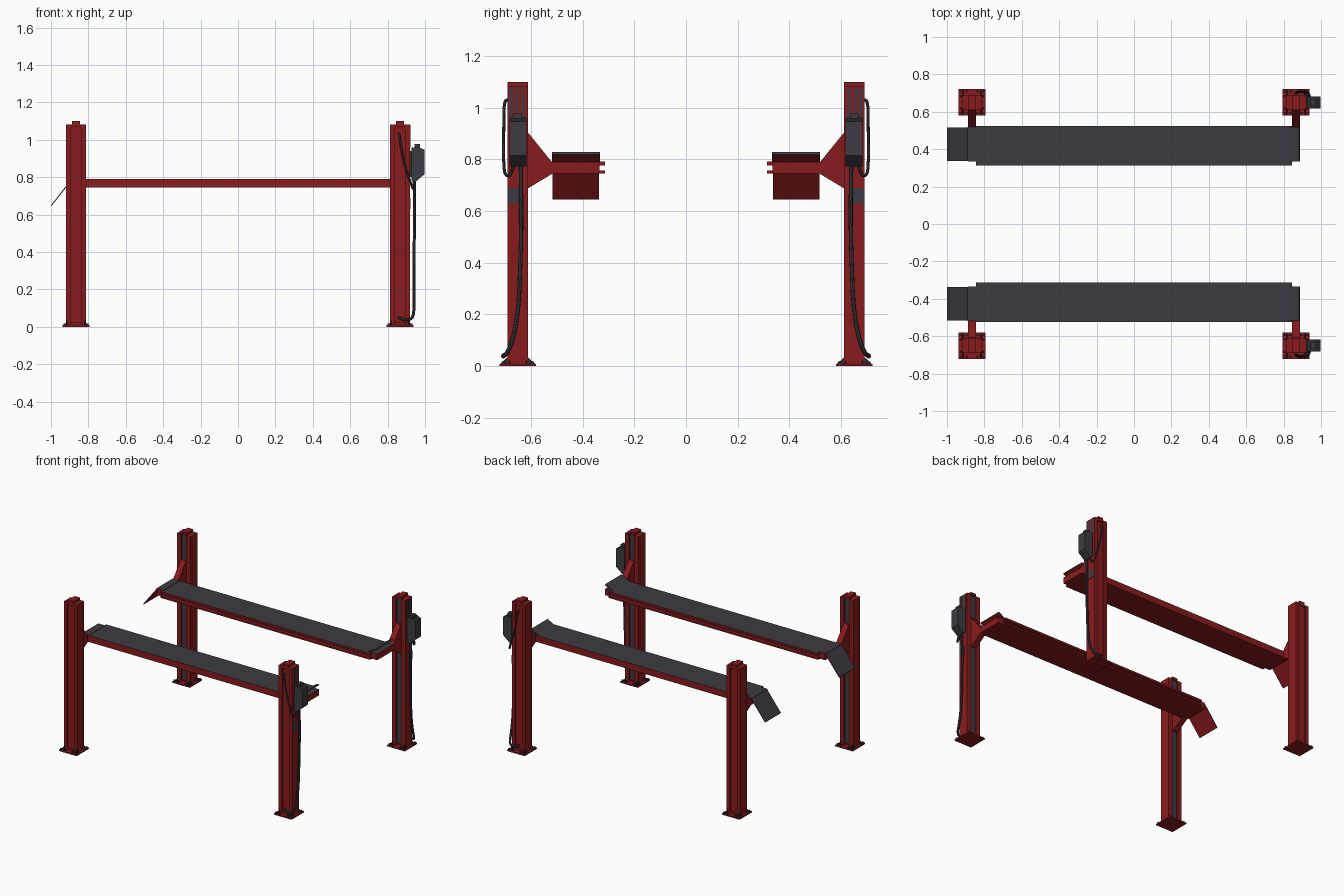
import bpy, bmesh
from mathutils import Vector

if "Cube" in bpy.data.objects:
    bpy.data.objects.remove(bpy.data.objects["Cube"], do_unlink=True)


def material(name, rgb):
    m = bpy.data.materials.new(name)
    m.use_nodes = True
    m.diffuse_color = (*rgb, 1)
    bsdf = m.node_tree.nodes["Principled BSDF"]
    bsdf.inputs["Base Color"].default_value = (*rgb, 1)
    bsdf.inputs["Roughness"].default_value = 0.6
    return m


RED = material("red paint", (0.25, 0.011, 0.013))
GREY = material("dark grey", (0.046, 0.044, 0.054))
BLACK = material("near black", (0.026, 0.025, 0.03))


def prism(name, pts, axis, a, b, mat, sx=1, sy=1, top=None, limit=0.3):
    """Extrude a 2D outline along an axis; sx and sy mirror it.
    Faces whose normal rises above the limit take the top material."""
    def place(p, t):
        u, v = p
        x, y, z = {"x": (t, u, v), "y": (u, t, v), "z": (u, v, t)}[axis]
        return Vector((x * sx, y * sy, z))
    bm = bmesh.new()
    lo = [bm.verts.new(place(p, a)) for p in pts]
    hi = [bm.verts.new(place(p, b)) for p in pts]
    n = len(pts)
    bm.faces.new(lo)
    bm.faces.new(hi)
    for i in range(n):
        j = (i + 1) % n
        bm.faces.new((lo[i], lo[j], hi[j], hi[i]))
    bmesh.ops.recalc_face_normals(bm, faces=bm.faces)
    bm.normal_update()
    if top:
        for f in bm.faces:
            f.material_index = int(f.normal.z > limit)
    me = bpy.data.meshes.new(name)
    bm.to_mesh(me)
    bm.free()
    me.materials.append(mat)
    if top:
        me.materials.append(top)
    ob = bpy.data.objects.new(name, me)
    bpy.context.collection.objects.link(ob)


def box(name, x, y, z, mat, sx=1, sy=1, top=None):
    pts = [(x[0], y[0]), (x[1], y[0]), (x[1], y[1]), (x[0], y[1])]
    prism(name, pts, "z", z[0], z[1], mat, sx, sy, top)


def hose(name, pts, radius, sy):
    cu = bpy.data.curves.new(name, "CURVE")
    cu.dimensions = "3D"
    cu.bevel_depth = radius
    cu.bevel_resolution = 2
    cu.resolution_u = 6
    cu.use_fill_caps = True
    sp = cu.splines.new("NURBS")
    sp.points.add(len(pts) - 1)
    for p, (x, y, z) in zip(sp.points, pts):
        p.co = (x, y * sy, z, 1)
    sp.order_u = 3
    sp.use_endpoint_u = True
    cu.materials.append(GREY)
    ob = bpy.data.objects.new(name, cu)
    bpy.context.collection.objects.link(ob)
    bpy.ops.object.select_all(action="DESELECT")
    ob.select_set(True)
    bpy.context.view_layer.objects.active = ob
    bpy.ops.object.convert(target="MESH")
    bpy.ops.object.shade_smooth_by_angle()


PX, Y0, Y1 = 0.866, 0.612, 0.691      # post centre and depth range
PL, PR = PX - 0.054, PX + 0.054


def post(sx, sy):
    # post with a slot towards the middle and a shallow recess outside
    s, r = 0.02, 0.027
    outline = [(PL, Y0), (PX - s, Y0), (PX - s, Y0 + 0.02), (PX + s, Y0 + 0.02),
               (PX + s, Y0), (PR, Y0), (PR, Y1), (PX + r, Y1), (PX + r, Y1 - 0.01),
               (PX - r, Y1 - 0.01), (PX - r, Y1), (PL, Y1)]
    prism("post", outline, "z", 0.005, 1.083, RED, sx, sy)
    for z in (0.009, 1.068):
        box("recess_end_block", (PX - r, PX + r), (Y1 - 0.01, Y1),
            (z, z + 0.015), RED, sx, sy)
    box("post_cap", (PX - 0.021, PX + 0.021), (Y0, Y1), (1.083, 1.1), RED, sx, sy)
    box("slot_rail", (PX - s, PX + s), (Y0 + 0.008, Y0 + 0.02),
        (0.02, 1.08), GREY, sx, sy)
    # base plate, gussets and bolts
    box("base_plate", (PX - 0.071, PX + 0.071), (0.581, 0.722), (0, 0.009), RED, sx, sy)
    for dx in (-0.05, 0.046):
        for y, e in ((Y1, 0.718), (Y0, 0.585)):
            prism("base_gusset_deep", [(y, 0.009), (e, 0.009), (y, 0.035)], "x",
                  PX + dx, PX + dx + 0.005, BLACK, sx, sy)
    for y in (Y0 + 0.003, Y1 - 0.01):
        for x, e in ((PL, PX - 0.068), (PR, PX + 0.068)):
            prism("base_gusset_wide", [(x, 0.009), (e, 0.009), (x, 0.022)], "y",
                  y, y + 0.005, BLACK, sx, sy)
    for dx in (-0.061, -0.03, 0.03, 0.061):
        for y in (0.594, 0.709):
            box("anchor_bolt", (PX + dx - 0.006, PX + dx + 0.006),
                (y - 0.006, y + 0.006), (0.009, 0.018), BLACK, sx, sy)
    # flared carriage arm holding the runway
    prism("carriage_arm", [(0.63, 0.69), (0.608, 0.69), (0.517, 0.745), (0.335, 0.745),
                           (0.335, 0.787), (0.517, 0.787), (0.608, 0.9), (0.63, 0.9)],
          "x", PX - 0.021, PX + 0.021, RED, sx, sy)


def runway(sy):
    # beam channelled on its inner side, with a dark deck
    web, inner, outer = 0.337, 0.313, 0.523
    prism("runway_beam", [(inner, 0.745), (outer, 0.745), (outer, 0.787),
                          (inner, 0.787), (inner, 0.777), (web, 0.777),
                          (web, 0.757), (inner, 0.757)],
          "x", -0.845, 0.845, RED, 1, sy)
    box("runway_deck", (-0.842, 0.842), (inner, outer), (0.787, 0.791), RED, 1, sy, GREY)
    # hinge plate, lowered ramp and raised wheel stop
    box("hinge_plate", (-0.89, -0.835), (0.336, 0.518), (0.787, 0.794), RED, 1, sy, GREY)
    prism("approach_ramp", [(-0.888, 0.794), (-1.0, 0.65), (-0.998, 0.645),
                            (-0.885, 0.788)], "y", 0.337, 0.516, RED, 1, sy, GREY)
    prism("wheel_stop", [(0.818, 0.793), (0.882, 0.828), (0.887, 0.819),
                         (0.828, 0.787)], "y", 0.333, 0.518, RED, 1, sy, GREY, -0.6)
    box("stop_seat", (0.842, 0.887), (0.335, 0.518), (0.786, 0.79), RED, 1, sy, GREY)


def power_unit(sy):
    # control box with a dark lid and a tapered underside
    prism("control_box", [(0.928, 0.958), (0.965, 0.962), (0.996, 0.947), (0.996, 0.815),
                          (0.945, 0.772), (0.928, 0.782)], "y", 0.618, 0.683,
          GREY, 1, sy, BLACK)
    box("box_bracket", (PR, 0.93), (0.63, 0.672), (0.8, 0.94), BLACK, 1, sy)
    box("box_top_knob", (0.944, 0.972), (0.634, 0.668), (0.955, 0.978), GREY, 1, sy)
    # side rails and cable clamp on the post
    for y in (0.625, 0.65, 0.671):
        box("side_rail", (PR, PR + 0.002), (y, y + 0.012), (0.96, 1.078), GREY, 1, sy)
    box("cable_clamp", (PR, PR + 0.002), (0.64, 0.69), (0.63, 0.69), GREY, 1, sy)
    # hydraulic hoses
    hose("upper_hose", [(0.862, 0.688, 1.03), (0.862, 0.703, 1.035), (0.872, 0.705, 0.96),
                        (0.89, 0.706, 0.87), (0.92, 0.706, 0.78), (0.935, 0.70, 0.735),
                        (0.94, 0.675, 0.74), (0.94, 0.665, 0.785)], 0.006, sy)
    hose("lower_hose", [(0.943, 0.64, 0.785), (0.943, 0.636, 0.6), (0.942, 0.641, 0.4),
                        (0.942, 0.648, 0.22), (0.942, 0.67, 0.1), (0.935, 0.695, 0.045),
                        (0.9, 0.71, 0.035), (0.865, 0.705, 0.045), (0.862, 0.688, 0.05)],
         0.008, sy)


for side_y in (-1, 1):
    for side_x in (-1, 1):
        post(side_x, side_y)
    runway(side_y)
    power_unit(side_y)
